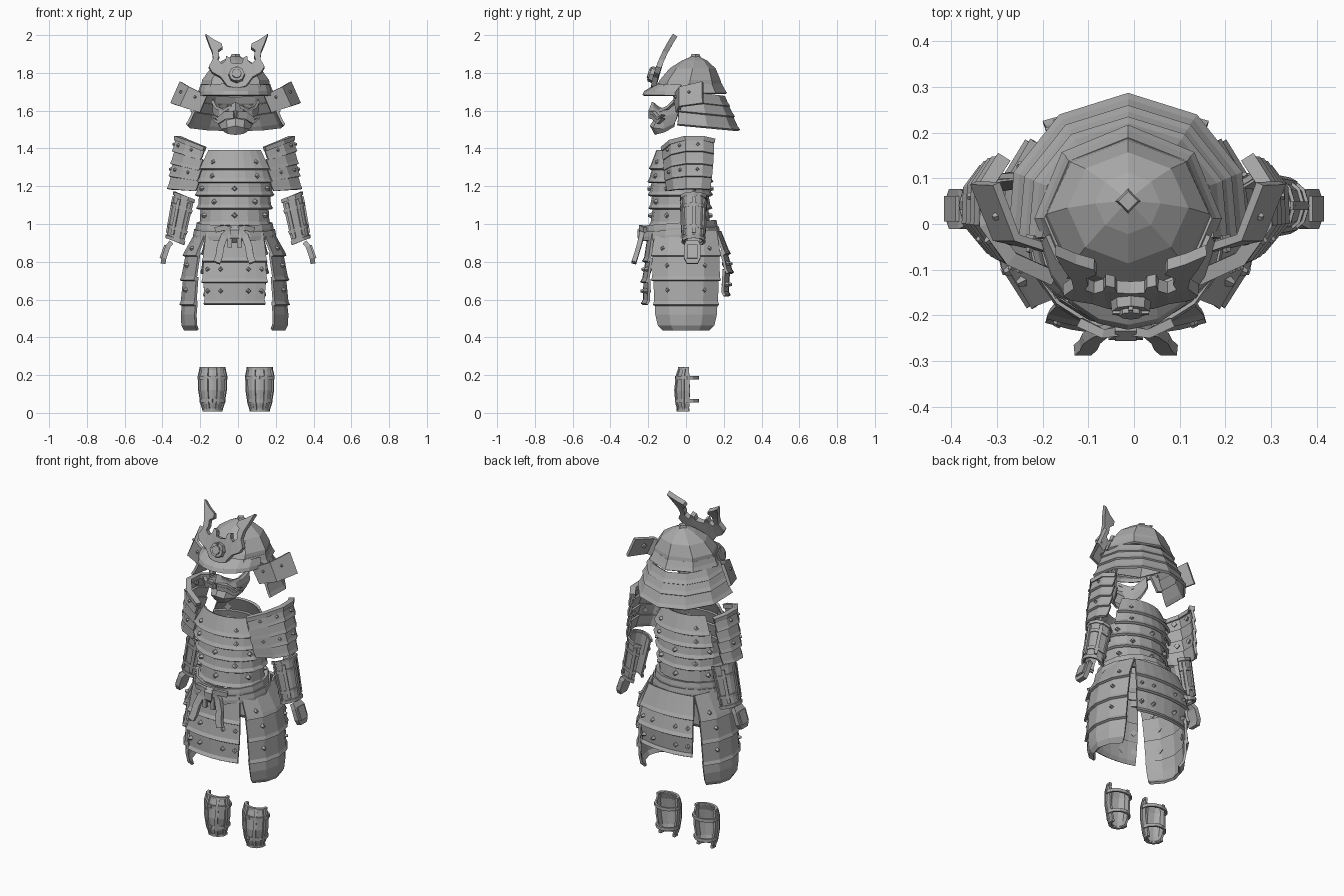
import bpy, bmesh
from math import sin, cos, radians
from mathutils import Vector, Matrix

if "Cube" in bpy.data.objects:
    bpy.data.objects.remove(bpy.data.objects["Cube"])

GREY = (0.4, 0.4, 0.4, 1)
mat = bpy.data.materials.new("armour_grey")
mat.use_nodes = True
mat.diffuse_color = GREY
mat.node_tree.nodes["Principled BSDF"].inputs["Base Color"].default_value = GREY


def make(name, bm, cx=0, thick=0, mirror=True):
    """Turn a bmesh into an object, mirrored about x = cx."""
    bmesh.ops.recalc_face_normals(bm, faces=bm.faces)
    me = bpy.data.meshes.new(name)
    bm.to_mesh(me)
    bm.free()
    me.materials.append(mat)
    ob = bpy.data.objects.new(name, me)
    bpy.context.collection.objects.link(ob)
    ob.location.x = cx
    if mirror:
        ob.modifiers.new("mirror", 'MIRROR')
    if thick:
        mod = ob.modifiers.new("thickness", 'SOLIDIFY')
        mod.thickness, mod.offset = thick, 0


def sheet(bm, rows):
    grid = [[bm.verts.new(p) for p in row] for row in rows]
    for r, s in zip(grid, grid[1:]):
        for i in range(len(r) - 1):
            bm.faces.new((r[i], r[i + 1], s[i + 1], s[i]))


def spot(a, z, rx, ry, cy=0, ox=0, sag=0, tilt=0):
    """Point on an ellipse; angle 0 is the front, 90 the side."""
    a = radians(a)
    x = rx * sin(a)
    return Vector((ox + x, cy - ry * cos(a), z + sag * cos(a) + tilt * x))


def ring(z, rx, ry, a0, a1, n, **kw):
    return [spot(a0 + (a1 - a0) * i / n, z, rx, ry, **kw) for i in range(n + 1)]


def lames(bm, levels, a0, a1, n, lip=0.012, **kw):
    """Overlapping bands, each with a flared lower lip."""
    for z0, rx0, ry0, z1, rx1, ry1 in levels:
        sheet(bm, [ring(z0, rx0, ry0, a0, a1, n, **kw),
                   ring(z1 + 0.02, rx1, ry1, a0, a1, n, **kw),
                   ring(z1, rx1 + lip, ry1 + lip, a0, a1, n, **kw)])


def bar(bm, pts, w, h, hint, scale=None):
    """Sweep a rectangle along points; hint is the outward direction."""
    pts = [Vector(p) for p in pts]
    loops = []
    for i, p in enumerate(pts):
        t = (pts[min(i + 1, len(pts) - 1)] - pts[max(i - 1, 0)]).normalized()
        side = t.cross(Vector(hint)).normalized()
        out = side.cross(t)
        k = scale[i] if scale else 1
        loops.append([bm.verts.new(p + side * w * k * u + out * h * v)
                      for u, v in ((1, 1), (-1, 1), (-1, -1), (1, -1))])
    for r, s in zip(loops, loops[1:]):
        for i in range(4):
            bm.faces.new((r[i], r[i - 1], s[i - 1], s[i]))
    bm.faces.new(loops[0])
    bm.faces.new(loops[-1])


def peg(bm, p, n, r, depth, sides=4, taper=0.35):
    q = Vector(n).to_track_quat('Z', 'Y').to_matrix().to_4x4()
    bmesh.ops.create_cone(bm, cap_ends=True, segments=sides, radius1=r, radius2=r * taper,
                          depth=depth, matrix=Matrix.Translation(p) @ q)


def studs(name, cx, items, r=0.02):
    """Diamond rivets on both sides; items are (point, normal)."""
    bm = bmesh.new()
    for p, n in items:
        for s in ((1, -1) if abs(p[0]) > 0.01 else (1,)):
            peg(bm, Vector((p[0] * s, p[1], p[2])), (n[0] * s, n[1], n[2]), r, 0.036)
    make(name, bm, cx, mirror=False)


def around(angles, z, rx, ry, cy=0):
    return [(spot(a, z, rx, ry, cy), (sin(radians(a)), -cos(radians(a)), 0)) for a in angles]


# Helmet bowl and finial
HX = -0.013
bm = bmesh.new()
sheet(bm, [ring(z, rx, ry, 0, 180, 4, cy=cy) for z, rx, ry, cy in
           ((1.69, .182, .182, .012), (1.76, .172, .155, .022), (1.82, .128, .117, .035),
            (1.86, .068, .064, .045), (1.885, .01, .01, .05))])
lames(bm, [(1.74, .178, .172, 1.69, .188, .188)], 0, 180, 4, cy=.012)
make("helmet_bowl", bm, HX, 0.012)
bm = bmesh.new()
peg(bm, Vector((0, .05, 1.882)), (0, 0, 1), 0.035, 0.035, 4, 0.6)
make("helmet_finial", bm, HX, mirror=False)

# Neck guard
bm = bmesh.new()
lames(bm, [(1.70, .185, .19, 1.645, .203, .205), (1.655, .203, .208, 1.59, .225, .23),
           (1.60, .222, .23, 1.52, .25, .257)], 78, 180, 3, lip=.014, cy=.01, sag=.025)
make("neck_guard", bm, HX, 0.014)

# Visor
bm = bmesh.new()
sheet(bm, [ring(1.735, .178, .165, 0, 78, 4, cy=.01), ring(1.70, .187, .225, 0, 78, 4, cy=.01),
           ring(1.68, .19, .235, 0, 78, 4, cy=.01)])
make("visor", bm, HX, 0.014)

# Side wings of the helmet
bm = bmesh.new()
sheet(bm, [[(.15, -.06, 1.68), (.243, -.03, 1.725), (.288, .088, 1.752)],
           [(.188, -.045, 1.59), (.29, -.03, 1.622), (.338, .09, 1.638)]])
make("helmet_wing", bm, HX, 0.018)
studs("wing_studs", HX, [((.212, -.045, 1.67), (.3, -.9, .2)), ((.28, .02, 1.695), (.85, -.35, .4))], 0.018)

# Horned crest and its round boss
outline = [(0, 1.715), (.05, 1.728), (.085, 1.775), (.13, 1.80), (.148, 1.83), (.125, 1.87), (.13, 1.91),
           (.147, 1.95), (.165, 2.0), (.12, 1.97), (.08, 1.95), (.075, 1.93), (.097, 1.915), (.092, 1.885),
           (.10, 1.865), (.08, 1.845), (.06, 1.86), (.055, 1.885), (.035, 1.875), (.03, 1.85), (0, 1.845)]
bm = bmesh.new()
bm.faces.new([bm.verts.new((x, -.17 + .2 * (z - 1.74) + .9 * (z - 1.74) ** 2, z)) for x, z in outline])
bmesh.ops.triangulate(bm, faces=bm.faces)
make("crest", bm, -0.007, 0.028)
bm = bmesh.new()
tiltdir = Vector((0, -.95, .31))
for r, d in ((.046, .04), (.028, .06)):
    peg(bm, Vector((0, -.165, 1.787)) + tiltdir * .008, tiltdir, r, d, 8, 0.9)
for a, b in (((-.04, -.19, 1.795), (.04, -.19, 1.795)), ((0, -.2, 1.76), (0, -.18, 1.83))):
    bar(bm, [a, b], 0.005, 0.008, tiltdir)
make("crest_boss", bm, -0.007, mirror=False)

# Face mask with whiskers
bm = bmesh.new()
sheet(bm, [[(0, -.175, 1.645), (.03, -.15, 1.625), (.08, -.12, 1.61), (.12, -.05, 1.66)],
           [(0, -.192, 1.60), (.04, -.16, 1.585), (.085, -.12, 1.57), (.115, -.04, 1.59)],
           [(0, -.16, 1.56), (.045, -.15, 1.55), (.08, -.11, 1.535), (.10, -.05, 1.555)],
           [(0, -.185, 1.52), (.04, -.17, 1.51), (.07, -.12, 1.505), (.09, -.06, 1.535)],
           [(0, -.16, 1.475), (.035, -.145, 1.48), (.055, -.11, 1.49), (.08, -.06, 1.52)]])
make("face_mask", bm, HX, 0.012)
bm = bmesh.new()
for dz, k in ((0, 1), (.018, .8)):
    bar(bm, [(.008, -.19, 1.572 + dz), (.055, -.17, 1.568 + dz), (.09, -.145, 1.54 + dz),
             (.125, -.12, 1.56 + dz)], .012 * k, .01, (0, -1, 0), (1, 1.1, .8, .2))
bar(bm, [(.02, -.165, 1.625), (.06, -.14, 1.6), (.10, -.095, 1.615), (.12, -.06, 1.65)], .008, .008, (.3, -1, 0))
make("whiskers", bm, HX)

# Cuirass: separate chest and back bands above, closed bands below
TX, TY = -0.018, -0.03
yoke = [(1.39, .16, .12, 1.29, .204, .15)]
upper = [(1.305, .188, .14, 1.22, .204, .157)]
lower = [(1.235, .185, .142, 1.15, .193, .155), (1.165, .18, .14, 1.08, .186, .152),
         (1.095, .172, .138, .99, .178, .15)]
bm = bmesh.new()
for bands, gap in ((yoke, 57), (upper, 63)):
    lames(bm, bands, 0, gap, 4, cy=TY)
    lames(bm, bands, 180 - gap, 180, 4, cy=TY)
lames(bm, lower, 0, 180, 8, cy=TY)
make("cuirass", bm, TX, 0.014)
wide = (36, 144)
middle = (0, 62, 118, 180)
studs("cuirass_studs", TX, around(wide, 1.327, .189, .145, TY) + around(wide, 1.253, .198, .157, TY)
      + around(middle, 1.187, .191, .157, TY) + around(wide, 1.117, .184, .155, TY)
      + around(middle, 1.045, .178, .152, TY), 0.023)

# Belt, knot and hanging tails
bm = bmesh.new()
for z, r in ((.985, .19), (.95, .203)):
    lames(bm, [(z + .02, r, r - .01, z - .025, r + .005, r - .005)], 0, 180, 8, lip=0, cy=TY, sag=-.015)
make("belt", bm, TX, 0.022)
bm = bmesh.new()
bar(bm, [(.004, -.225, .985), (.004, -.245, .965), (.004, -.245, .93), (.004, -.225, .91)], .02, .012, (0, -1, 0))
bar(bm, [(.02, -.235, .97), (.05, -.24, .98), (.10, -.215, .97)], .014, .01, (0, -1, 0))
bar(bm, [(.02, -.23, .965), (.055, -.235, .935), (.075, -.25, .88), (.082, -.265, .83), (.095, -.276, .795)],
    .019, .012, (0, -1, 0))
bar(bm, [(.014, -.235, .96), (.026, -.245, .92), (.026, -.245, .875)], .012, .009, (0, -1, 0))
make("belt_knot", bm, TX)

# Skirt panels: front, back and the long sides
bm = bmesh.new()
lames(bm, [(.95, .32, .185, .80, .355, .205), (.82, .34, .195, .69, .36, .215),
           (.71, .35, .208, .575, .335, .212)], 0, 28, 3, cy=-.01)
make("front_skirt", bm, TX, 0.014)
bm = bmesh.new()
lames(bm, [(.96, .30, .165, .84, .35, .205), (.86, .33, .195, .74, .36, .222),
           (.76, .35, .212, .62, .33, .205)], 151, 180, 3, cy=.015)
make("back_skirt", bm, TX, 0.014)
bm = bmesh.new()
lames(bm, [(.965, .195, .24, .83, .26, .268), (.85, .25, .26, .70, .275, .265),
           (.72, .265, .255, .57, .278, .25)], 48, 131, 4, lip=.009, cy=.002)
sheet(bm, [ring(z, rx, ry, 48, 131, 4, cy=.002) for z, rx, ry in
           ((.59, .27, .246), (.52, .278, .24), (.465, .275, .22), (.44, .262, .18))])
make("side_skirt", bm, TX, 0.014)
studs("skirt_studs", TX, around((12, 24), .76, .355, .212, -.01) + around((12, 24), .645, .355, .218, -.01)
      + around((156, 168), .79, .355, .218, .015) + around((156, 168), .68, .35, .215, .015)
      + around((68, 112), .78, .268, .268) + around((68, 112), .65, .275, .262)
      + around((62, 118), .87, .25, .262), 0.02)

# Shoulder guards
plan = [(.265, .145), (.3, .09), (.303, 0), (.25, -.075), (.157, -.118)]


def guard_row(t, grow=0):
    """Row across the guard; t runs from its top to its bottom edge."""
    dx, slope, pinch = .035 * t + grow, .4 - .32 * t, 1 - .16 * t * t
    return [(x + dx, .02 + (y - .02) * pinch, 1.455 - .265 * t + (x - .303) * slope) for x, y in plan]


bm = bmesh.new()
for i in range(4):
    sheet(bm, [guard_row(i * .25), guard_row(i * .25 + .2, .008), guard_row(i * .25 + .27, .014)])
make("shoulder_guard", bm, TX, 0.014)
bm = bmesh.new()
bar(bm, guard_row(0, .002), .016, .012, (0, 0, 1))
make("shoulder_rim", bm, TX)
items = []
for t in (.12, .62):
    row = [Vector(p) for p in guard_row(t, .006)]
    items += [(row[3].lerp(row[4], .35), (.4, -.9, 0)), (row[2].lerp(row[3], .4), (.8, -.6, 0)),
              (row[1].lerp(row[2], .3), (1, 0, 0))]
studs("shoulder_studs", TX, items, 0.018)

# Forearm guards with splints, straps and hand plates


def arm(a, t, grow=0):
    return spot(a, 1.138 - .225 * t, .056 - .007 * t + grow, .062 - .01 * t + grow,
                cy=.04, ox=.276 + .047 * t, tilt=.4)


span = [-45 + 270 * i / 8 for i in range(9)]
bm = bmesh.new()
sheet(bm, [[arm(a, t) for a in span] for t in (0, .5, 1)])
make("forearm_guard", bm, 0, 0.012)
bm = bmesh.new()
for a in (-20, 30, 90, 150, 200):
    out = (sin(radians(a)), -cos(radians(a)), 0)
    bar(bm, [arm(a, .08, .006), arm(a, .92, .006)], .009, .007, out)
for t in (0, .25, .75, 1):
    bar(bm, [arm(a, t, .006) for a in span], .006, .009, (0, 0, 1))
bar(bm, [(.352, .033, .905), (.372, .033, .88), (.392, .033, .82), (.397, .033, .79)], .044, .013,
    (1, 0, .2), (.75, 1, 1, .65))
bar(bm, [(.375, .033, .885), (.40, .033, .815)], .028, .016, (1, 0, .2))
make("forearm_splints", bm)

# Shin guards with splints and straps
shin = [(.235, .06, .036), (.2, .068, .05), (.12, .067, .06), (.05, .055, .053), (.015, .043, .042)]


def shin_at(a, level, grow=0):
    z, rx, ry = level
    return spot(a, z, rx + grow, ry + grow, cy=.005, ox=.125)


bm = bmesh.new()
sheet(bm, [[shin_at(-105 + 35 * i, lv) for i in range(7)] for lv in shin])
make("shin_guard", bm, -0.01, 0.012)
bm = bmesh.new()
for a in (-70, -25, 25, 70):
    bar(bm, [shin_at(a, lv, .005) for lv in shin], .008, .006, (sin(radians(a)), -cos(radians(a)), 0))
for lv in (shin[0], shin[-1]):
    bar(bm, [shin_at(-105 + 35 * i, lv, .004) for i in range(7)], .008, .007, (0, 0, 1))
for lv in ((.185, .065, .05), (.065, .054, .05)):
    bar(bm, [shin_at(30 * i, lv, .008) for i in range(13)], .006, .009, (0, 0, 1))
make("shin_splints", bm, -0.01)
